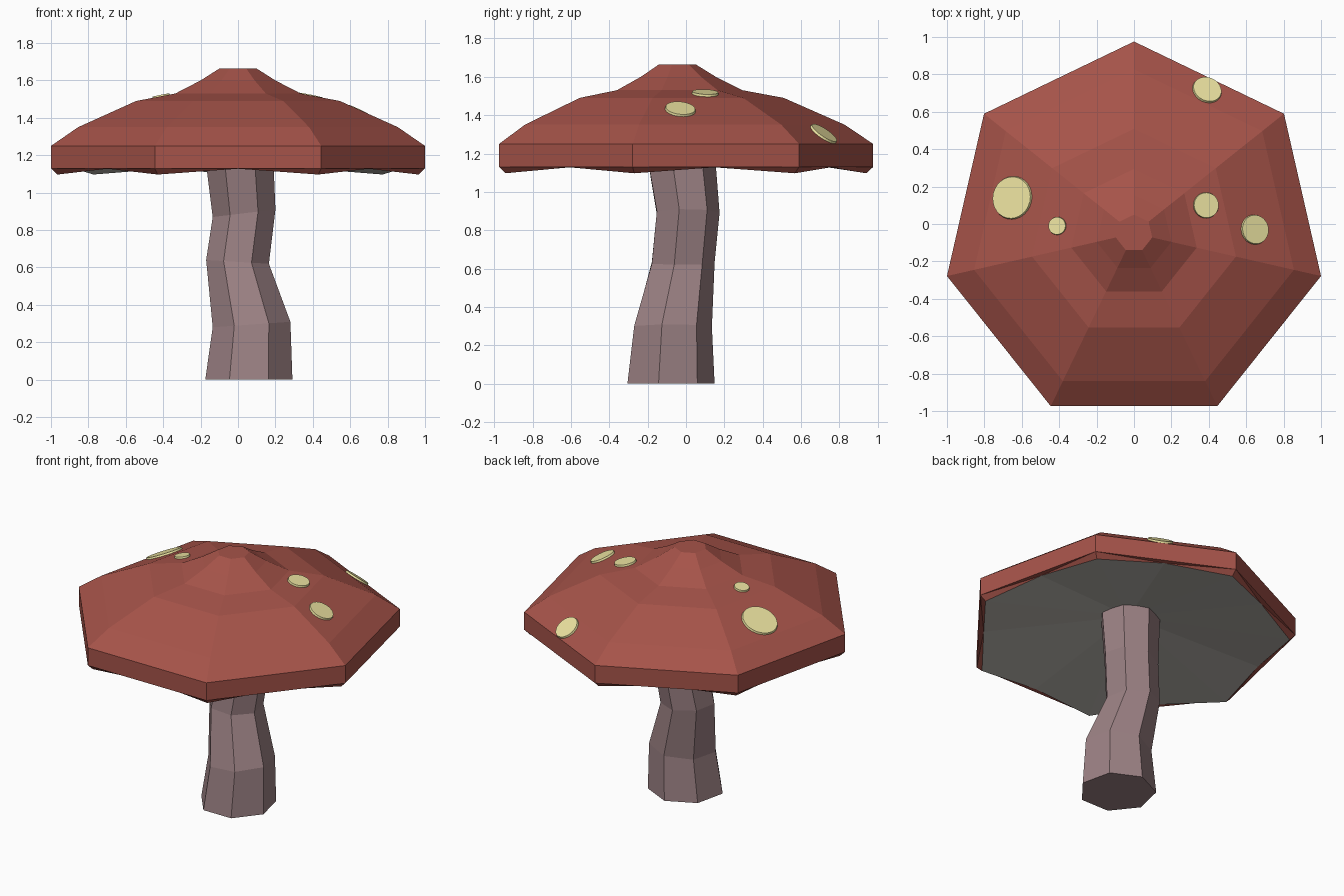
import bpy, bmesh, math
from mathutils import Vector
from mathutils.bvhtree import BVHTree

if "Cube" in bpy.data.objects:
    bpy.data.objects.remove(bpy.data.objects["Cube"])

CY = -0.05                      # cap axis in y
STEP = 2 * math.pi / 7


def material(name, rgb):
    m = bpy.data.materials.new(name)
    m.diffuse_color = (*rgb, 1)
    m.use_nodes = True
    m.node_tree.nodes["Principled BSDF"].inputs["Base Color"].default_value = m.diffuse_color
    return m


def finish(bm, name, mat):
    me = bpy.data.meshes.new(name)
    bm.to_mesh(me)
    me.materials.append(mat)
    ob = bpy.data.objects.new(name, me)
    bpy.context.collection.objects.link(ob)
    return ob


def heptagon(r, cx=0, cy=CY):
    return [Vector((cx + r * math.cos(math.pi / 2 + i * STEP),
                    cy + r * math.sin(math.pi / 2 + i * STEP), 0)) for i in range(7)]


def bridge(bm, a, b):
    n = len(a)
    for i in range(n):
        j = (i + 1) % n
        bm.faces.new((a[i], a[j], b[j], b[i]))


red = material("cap_red", (0.38, 0.087, 0.067))
mauve = material("stem_mauve", (0.33, 0.22, 0.23))
cream = material("spot_cream", (0.83, 0.76, 0.35))
grey = material("gill_grey", (0.50, 0.48, 0.44))

# wavy lower lip: corners hang low, edge middles are raised
corners = heptagon(0.99)
lip = []
for i in range(7):
    mid = (corners[i] + corners[(i + 1) % 7]) / 2
    lip += [Vector((corners[i].x, corners[i].y, 1.097)), Vector((mid.x, mid.y, 1.128))]

# cap: stacked seven-sided rings
bm = bmesh.new()
rings = []
for r, z in [(1.0256, 1.13), (1.0256, 1.25), (0.877, 1.35), (0.559, 1.49),
             (0.344, 1.53), (0.205, 1.60), (0.10, 1.665)]:
    rings.append([bm.verts.new((p.x, p.y, z)) for p in heptagon(r)])
for a, b in zip(rings, rings[1:]):
    bridge(bm, a, b)
bm.faces.new(rings[-1])
low = [bm.verts.new(p) for p in lip]
for i in range(7):
    a, b = rings[0][i], rings[0][(i + 1) % 7]
    c, m, d = low[2 * i], low[2 * i + 1], low[(2 * i + 2) % 14]
    bm.faces.new((a, c, m))
    bm.faces.new((a, m, b))
    bm.faces.new((b, m, d))
bmesh.ops.recalc_face_normals(bm, faces=bm.faces)
cap_tree = BVHTree.FromBMesh(bm)
finish(bm, "cap", red)
bm.free()

# hollow underside, fourteen facets rising to the centre
bm = bmesh.new()
low = [bm.verts.new(p) for p in lip]
centre = bm.verts.new((0, CY, 1.25))
for i in range(14):
    bm.faces.new((low[(i + 1) % 14], low[i], centre))
finish(bm, "cap_underside", grey)
bm.free()

# crooked stem: radius, centre x, centre y, height, tilt in x
bm = bmesh.new()
rings = []
for r, cx, cy, z, tilt in [(0.239, 0.058, -0.09, 0, 0), (0.213, 0.0725, -0.078, 0.295, 0.07),
                           (0.172, -0.0025, -0.023, 0.63, -0.06),
                           (0.172, 0.0325, 0.003, 0.89, 0.12), (0.19, 0, -0.045, 1.27, 0)]:
    rings.append([bm.verts.new((p.x, p.y, z + tilt * (p.x - cx))) for p in heptagon(r, cx, cy)])
for a, b in zip(rings, rings[1:]):
    bridge(bm, a, b)
bm.faces.new(rings[0][::-1])
bm.faces.new(rings[-1])
finish(bm, "stem", mauve)
bm.free()

# thin round spots lying on the cap
for n, (x, y, r) in enumerate([(-0.65, 0.14, 0.12), (-0.41, -0.01, 0.05), (0.385, 0.10, 0.072),
                               (0.645, -0.03, 0.083), (0.39, 0.715, 0.083)]):
    hit, normal, _, _ = cap_tree.ray_cast(Vector((x, y, 3)), Vector((0, 0, -1)))
    bm = bmesh.new()
    bmesh.ops.create_cone(bm, cap_ends=True, segments=28, radius1=r, radius2=r * 0.93, depth=0.024)
    ob = finish(bm, f"spot_{n + 1}", cream)
    bm.free()
    ob.location = hit
    ob.rotation_mode = 'QUATERNION'
    ob.rotation_quaternion = normal.to_track_quat('Z', 'Y')
